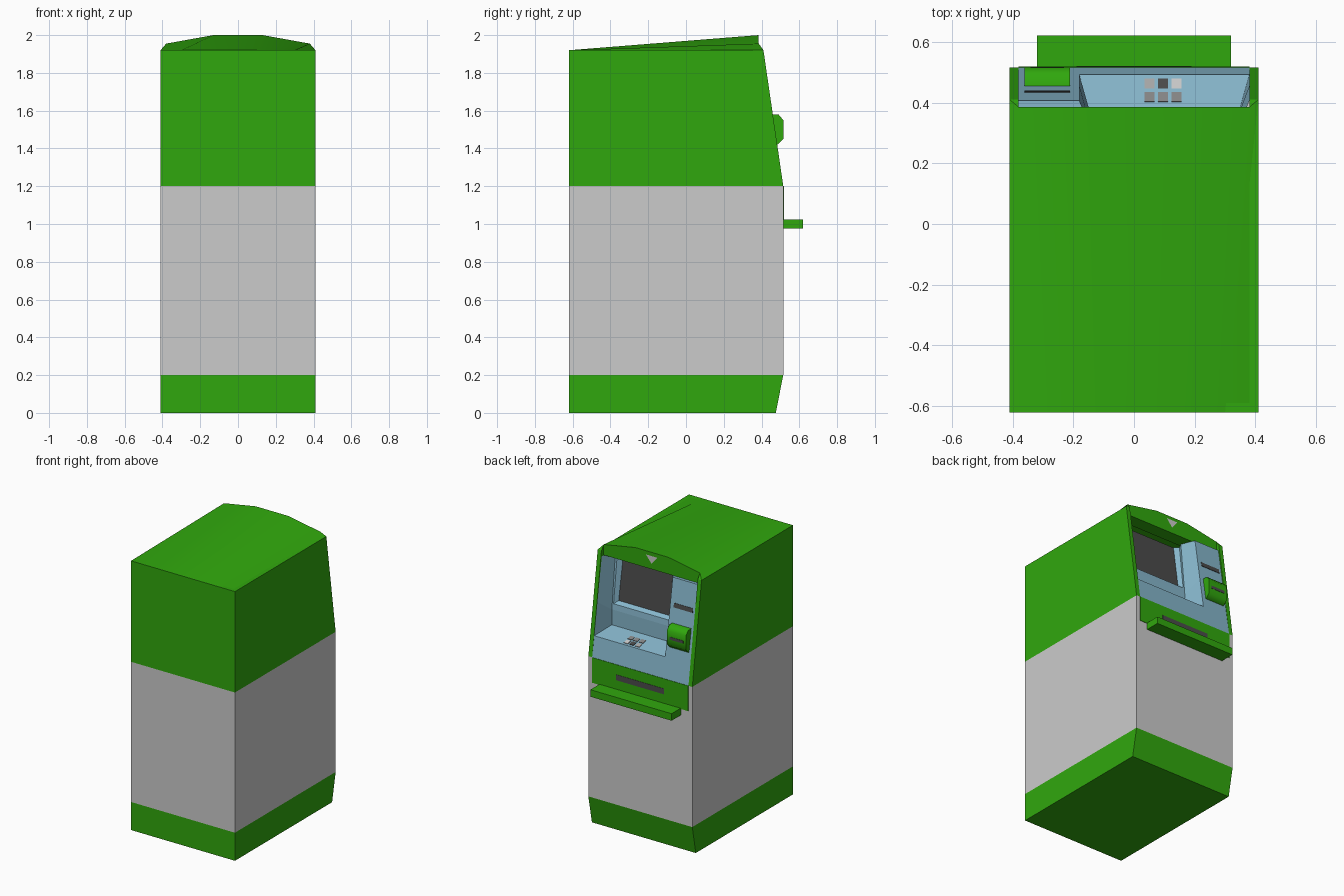
import bpy, bmesh, math
from mathutils import Vector

if "Cube" in bpy.data.objects:
    bpy.data.objects.remove(bpy.data.objects["Cube"])


def mat(name, rgb):
    m = bpy.data.materials.new(name)
    m.diffuse_color = (*rgb, 1)
    m.use_nodes = True
    m.node_tree.nodes["Principled BSDF"].inputs["Base Color"].default_value = m.diffuse_color
    return m


GREEN = mat("green", (0.03, 0.39, 0.004))
BLUE = mat("blue", (0.24, 0.47, 0.60))
DARK = mat("dark", (0.07, 0.07, 0.07))
MID = mat("mid_grey", (0.24, 0.24, 0.24))


def mesh(name, verts, faces, m=None, edit=None, outward=True):
    me = bpy.data.meshes.new(name)
    bm = bmesh.new()
    vs = [bm.verts.new(v) for v in verts]
    fs = [bm.faces.new([vs[i] for i in f]) for f in faces]
    if outward:
        bmesh.ops.recalc_face_normals(bm, faces=bm.faces)
    if m:
        me.materials.append(m)
    if edit:
        edit(bm, fs, me)
    bm.to_mesh(me)
    bm.free()
    ob = bpy.data.objects.new(name, me)
    bpy.context.collection.objects.link(ob)
    return ob


def prism(name, x0, x1, profile, m=None):
    """Extrude a (y, z) profile along x."""
    n = len(profile)
    verts = [(x, y, z) for x in (x0, x1) for y, z in profile]
    faces = [range(n), range(n, 2 * n)]
    faces += [(i, (i + 1) % n, (i + 1) % n + n, i + n) for i in range(n)]
    return mesh(name, verts, faces, m)


def box(name, x0, x1, y0, y1, z0, z1, m=None):
    return prism(name, x0, x1, [(y0, z0), (y1, z0), (y1, z1), (y0, z1)], m)


def slab(name, x, p, q, width, thick, m=None):
    """Thin plate on a sloped surface running from p to q in (y, z)."""
    p, q = Vector(p), Vector(q)
    d = (q - p).normalized()
    n = Vector((d.y, -d.x)) * thick
    return prism(name, x - width / 2, x + width / 2, [p, p + n, q + n, q], m)


def smooth(ob, angle):
    bpy.ops.object.select_all(action="DESELECT")
    ob.select_set(True)
    bpy.context.view_layer.objects.active = ob
    bpy.ops.object.shade_smooth_by_angle(angle=math.radians(angle))


def front_y(z):
    """Depth of the leaning blue fascia at height z."""
    return 0.515 - (z - 1.2) * 0.16


W, B = 0.41, -0.62

# plinth and safe
prism("plinth", -W, W, [(B, 0), (0.475, 0), (0.515, 0.2), (B, 0.2)], GREEN)
box("safe_body", -W, W, B, 0.515, 0.2, 1.2)

# upper housing: side walls and back
for side, a, b in (("left", -W, -0.38), ("right", 0.38, W)):
    prism(side + "_side_wall", a, b, [(B, 1.2), (0.515, 1.2), (0.41, 1.92), (B, 1.92)], GREEN)
box("back_wall", -0.38, 0.38, B, B + 0.03, 1.2, 1.92, GREEN)

# roof: flat at the back, arched over the fascia
xs = [-W, -0.38, -0.13, 0.13, 0.38, W]
back = [(x, B, 1.92) for x in (-W, -0.3, -0.1, 0.1, 0.3, W)]
arch = [(x, y, z) for x, y, z in zip(xs, (0.41, 0.385, 0.385, 0.385, 0.385, 0.41),
                                     (1.92, 1.955, 2.0, 2.0, 1.955, 1.92))]
low = [(-0.38, 0.385, 1.88), (0.38, 0.385, 1.88), (0.38, 0.29, 1.88), (-0.38, 0.29, 1.88),
       (-0.38, 0.41, 1.92), (0.38, 0.41, 1.92)]
roof_faces = [(i, i + 1, i + 7, i + 6) for i in range(5)]
roof_faces += [(7, 8, 9, 10, 13, 12), (12, 13, 14, 15), (6, 7, 16), (10, 11, 17),
               (16, 7, 12), (10, 17, 13)]
smooth(mesh("roof", back + arch + low, roof_faces, GREEN), 40)

# hood marker
mesh("hood_marker", [(-0.045, 0.388, 1.975), (0.045, 0.388, 1.975), (0, 0.388, 1.92)],
     [(1, 0, 2)], None, outward=False)

# blue fascia with the sunken operating bay
XL, XR, xl, xr = -0.18, 0.38, -0.14, 0.34
zs, zm, zt = 1.345, 1.57, 1.88
fv = [(-0.38, front_y(1.2), 1.2), (XR, front_y(1.2), 1.2),
      (-0.38, front_y(zs), zs), (XL, front_y(zs), zs), (XR, front_y(zs), zs),
      (XL, front_y(zm), zm), (XR, front_y(zm), zm),
      (-0.38, front_y(zt), zt), (XL, front_y(zt), zt), (XR, front_y(zt), zt),
      (xl, 0.35, 1.38), (xr, 0.35, 1.38), (xl, 0.35, 1.49), (xr, 0.35, 1.49),
      (xl, 0.31, zt), (xr, 0.31, zt), (-0.38, 0.31, zt)]
ff = [(1, 0, 2, 3, 4), (3, 2, 7, 8, 5), (4, 3, 10, 11), (11, 10, 12, 13), (13, 12, 14, 15),
      (3, 5, 12, 10), (5, 8, 14, 12), (6, 4, 11, 13), (9, 6, 13, 15), (8, 7, 16, 14)]


def add_screen(bm, fs, me):
    me.materials.append(DARK)
    bm.normal_update()
    screen = fs[4]
    bmesh.ops.inset_region(bm, faces=[screen], thickness=0.015)
    mid = screen.calc_center_median()
    for v in screen.verts:
        v.co.yz = mid.yz + (v.co.yz - mid.yz) * 0.84
    bm.normal_update()
    bmesh.ops.inset_region(bm, faces=[screen], thickness=0.03, depth=-0.025)
    screen.material_index = 1


mesh("fascia", fv, ff, BLUE, add_screen, outward=False)


# keypad on the sloped shelf
def shelf_z(y):
    return zs + (front_y(zs) - y) * (1.38 - zs) / (front_y(zs) - 0.35)


LIGHT = mat("light_grey", (0.6, 0.6, 0.6))
PALE = mat("pale_grey", (0.4, 0.4, 0.4))
for r, y in enumerate((0.462, 0.418)):
    for c, x in enumerate((0.051, 0.096, 0.14)):
        m = (PALE, DARK, LIGHT)[c] if r == 0 else MID
        slab(f"key_{r}_{c}", x, (y + 0.016, shelf_z(y + 0.016)),
             (y - 0.016, shelf_z(y - 0.016)), 0.033, 0.004, m)

# receipt slot and card reader
slab("receipt_slot", -0.285, (front_y(1.715), 1.715), (front_y(1.685), 1.685), 0.15, -0.003, DARK)
reader = prism("card_reader", -0.36, -0.21, [(0.44, 1.58), (0.49, 1.58), (0.515, 1.55),
                                             (0.515, 1.45), (0.485, 1.42), (0.46, 1.42)], GREEN)
smooth(reader, 60)
box("card_slot", -0.34, -0.23, 0.51, 0.517, 1.49, 1.51, DARK)

# cash band, slot and ledge
box("cash_band", -0.38, 0.38, 0.51, 0.518, 1.02, 1.2, GREEN)
box("cash_slot", -0.19, 0.19, 0.515, 0.52, 1.09, 1.13, DARK)
box("cash_ledge", -0.32, 0.32, 0.515, 0.62, 0.975, 1.025, GREEN)
